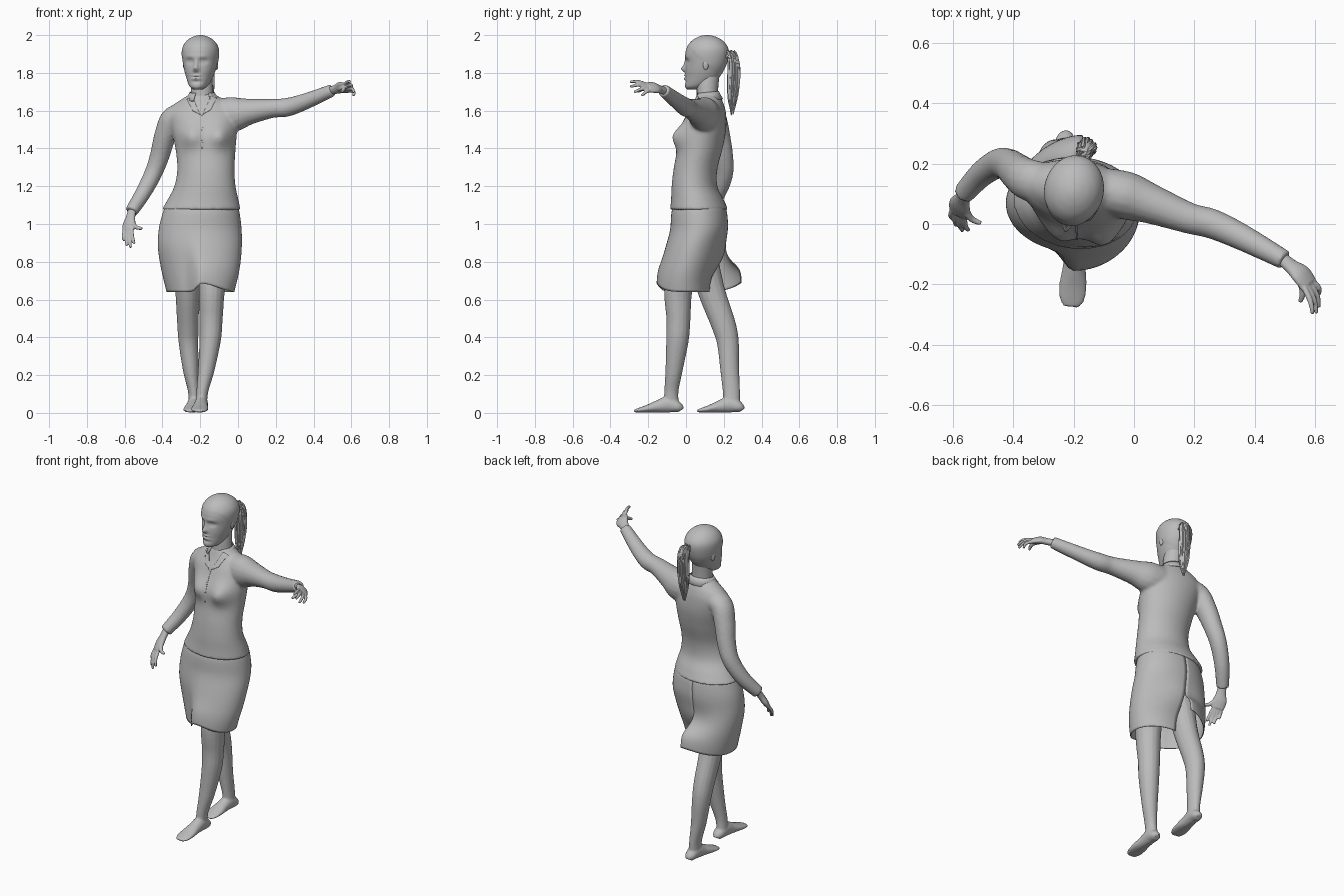
import bpy, bmesh, math, random
from mathutils import Vector, Matrix

cube = bpy.data.objects.get("Cube")
if cube:
    bpy.data.objects.remove(cube)
random.seed(4)

grey = bpy.data.materials.new("plain grey")
grey.use_nodes = True
grey.diffuse_color = (0.5, 0.5, 0.5, 1)
grey.node_tree.nodes["Principled BSDF"].inputs["Base Color"].default_value = (0.5, 0.5, 0.5, 1)


def spline(pts, steps):
    """Catmull-Rom through tuples of any length."""
    out = []
    for i in range(len(pts) - 1):
        p0, p1, p2, p3 = (pts[max(0, min(len(pts) - 1, i + k))] for k in (-1, 0, 1, 2))
        for s in range(steps):
            t = s / steps
            out.append([0.5 * (2 * b + (c - a) * t + (2 * a - 5 * b + 4 * c - d) * t * t
                               + (3 * b - a - 3 * c + d) * t ** 3)
                        for a, b, c, d in zip(p0, p1, p2, p3)])
    return out + [list(pts[-1])]


def ease(t):
    t = max(0, min(1, t))
    return t * t * (3 - 2 * t)


def bell(a, b, w):
    return math.exp(-((a - b) / w) ** 2)


def skin(bm, rings, closed=True):
    """Bridge rings of points; closed rings also get end caps."""
    vs = [[bm.verts.new(p) for p in r] for r in rings]
    n = len(vs[0])
    for a, b in zip(vs, vs[1:]):
        for i in range(n if closed else n - 1):
            j = (i + 1) % n
            bm.faces.new((a[i], a[j], b[j], b[i]))
    if closed:
        bm.faces.new(vs[0][::-1])
        bm.faces.new(vs[-1])


def tube(bm, pts, ref=(0, 1, 0), seg=16, steps=5):
    """Limb along (x, y, z, half width, half depth)."""
    path = spline(pts, steps)
    rings = []
    for i, p in enumerate(path):
        tan = Vector(path[min(i + 1, len(path) - 1)][:3]) - Vector(path[max(i - 1, 0)][:3])
        side = tan.cross(Vector(ref)).normalized()
        deep = side.cross(tan).normalized()
        rings.append([Vector(p[:3]) + side * p[3] * math.cos(u) + deep * p[4] * math.sin(u)
                      for u in (math.tau * k / seg for k in range(seg))])
    skin(bm, rings)


def stack(bm, rows, bump, yaw=0, seg=48, steps=5):
    """Horizontal ellipses from rows of (z, cx, cy, rx, ry)."""
    turn = Matrix.Rotation(yaw, 3, 'Z')
    skin(bm, [[bump(turn @ Vector((rx * math.cos(u), ry * math.sin(u), 0)) + Vector((cx, cy, z)))
               for u in (math.tau * k / seg for k in range(seg))]
              for z, cx, cy, rx, ry in spline(rows, steps)])


def finish(bm, name, voxel=0, smooth=0, angle=40):
    bmesh.ops.recalc_face_normals(bm, faces=bm.faces)
    me = bpy.data.meshes.new(name)
    bm.to_mesh(me)
    bm.free()
    me.materials.append(grey)
    ob = bpy.data.objects.new(name, me)
    bpy.context.collection.objects.link(ob)
    bpy.ops.object.select_all(action='DESELECT')
    ob.select_set(True)
    bpy.context.view_layer.objects.active = ob
    if voxel:
        m = ob.modifiers.new("blend", 'REMESH')
        m.mode, m.voxel_size, m.use_smooth_shade = 'VOXEL', voxel, True
        m = ob.modifiers.new("soften", 'SMOOTH')
        m.iterations = smooth
    else:
        bpy.ops.object.shade_smooth_by_angle(angle=math.radians(angle))
    return ob


# Blouse: torso with bust, plus both sleeves, blended together
def bust(p):
    if p.y < 0.06:
        for x, y in ((-0.25, 0.042), (-0.095, 0.05)):
            p.y -= y * bell(p.x, x, 0.06) * bell(p.z, 1.465, 0.06)
    return p


bm = bmesh.new()
stack(bm, [(1.075, -.195, .07, .21, .153), (1.13, -.185, .06, .188, .138), (1.2, -.175, .045, .163, .12),
           (1.29, -.17, .05, .152, .115), (1.4, -.172, .075, .16, .118), (1.5, -.18, .095, .176, .116),
           (1.58, -.19, .108, .185, .102), (1.625, -.19, .116, .16, .085), (1.66, -.19, .118, .11, .07),
           (1.69, -.188, .115, .062, .056)], bust, yaw=-0.14)
tube(bm, [(-.26, .125, 1.585, .06, .07), (-.345, .145, 1.56, .062, .07), (-.385, .17, 1.47, .058, .064),
          (-.415, .195, 1.36, .052, .055), (-.45, .2, 1.265, .047, .05), (-.505, .165, 1.16, .042, .044),
          (-.565, .1, 1.065, .035, .037)])
tube(bm, [(-.14, .12, 1.585, .07, .075), (-.03, .095, 1.58, .08, .093), (.06, .065, 1.595, .066, .07),
          (.18, .02, 1.612, .052, .051), (.26, 0, 1.618, .05, .05), (.36, -.045, 1.65, .044, .043),
          (.5, -.12, 1.708, .033, .034)], ref=(0, 0, 1))
blouse = finish(bm, "blouse", 0.009, 5)


# Collar flaps and front placket: thin plates laid on the blouse
def plate(name, corners, cuts):
    bm = bmesh.new()
    bm.faces.new([bm.verts.new(c) for c in corners])
    bmesh.ops.subdivide_edges(bm, edges=bm.edges, cuts=cuts, use_grid_fill=True)
    ob = finish(bm, name, angle=80)
    m = ob.modifiers.new("lay", 'SHRINKWRAP')
    m.target, m.offset, m.wrap_mode = blouse, 0.003, 'ABOVE_SURFACE'
    ob.modifiers.new("thick", 'SOLIDIFY').thickness = 0.002


for side, word in ((1, "left"), (-1, "right")):
    def at(d, y, z):
        return (-.193 + side * d, y, z)
    plate(word + "_collar", [at(.006, .01, 1.575), at(.052, .055, 1.685), at(.08, .07, 1.665), at(.05, .015, 1.605)], 9)
plate("placket", [(-.193, -.05, 1.4), (-.187, -.05, 1.4), (-.187, .0, 1.575), (-.193, .0, 1.575)], 9)

# Collar band standing round the neck
bm = bmesh.new()
skin(bm, [[(-.19 + r * math.sin(u), .113 - r * .92 * math.cos(u), z + .012 * (1 - math.cos(u)) / 2)
           for u in (0.55 + (math.tau - 1.1) * k / 30 for k in range(31))]
          for z, r in ((1.65, .09), (1.675, .075), (1.692, .066))], closed=False)
finish(bm, "collar_band", angle=80).modifiers.new("thick", 'SOLIDIFY').thickness = 0.004

# Skirt: open at a low back vent, left panel swung forward and right panel back
bm = bmesh.new()
rings = []
for z, cx, cy, rx, ry in spline([(1.1, -.193, .07, .19, .135), (1.06, -.195, .07, .203, .147), (.98, -.2, .07, .218, .152),
                                 (.88, -.202, .06, .222, .148), (.76, -.2, .06, .208, .142),
                                 (.64, -.2, .06, .18, .14)], 6):
    f = ease((1.0 - z) / 0.36)
    split = ease((0.9 - z) / 0.2)
    ring = []
    for k in range(65):
        a = math.tau * k / 64
        h = ease(a / math.pi - 1)
        left, right = -.075, -.075 + .06 * ease((a - math.pi) / .4) + .11 * h
        # panels meet in the middle of the back until the vent opens
        seam = bell(a, 0, .6) + bell(a, math.tau, .6)
        dy = right if a > math.pi else left
        dy += (1 - split) * seam * (.01 - dy)
        lift = .045 * bell(a, math.pi, .7 if a < math.pi else .15) + .05 * bell(a, math.tau, .8)
        ring.append((cx + rx * math.sin(a) + split * .03 * h ** 4, cy + ry * math.cos(a) + f * dy, z + lift * f * split))
    rings.append(ring)
skin(bm, rings, closed=False)
finish(bm, "skirt", angle=60).modifiers.new("thick", 'SOLIDIFY').thickness = 0.005


# Legs with feet
def leg(name, path, heel, toe):
    bm = bmesh.new()
    tube(bm, path, steps=6)
    h, t = Vector(heel), Vector(toe)
    shape = [(0, .012, .02, .022), (.06, .03, .033, .03), (.25, .045, .036, .044), (.45, .036, .038, .035),
             (.7, .023, .046, .021), (.9, .014, .042, .012), (1, .01, .026, .007)]
    tube(bm, [(*h.lerp(t, s).xy, z, a, b) for s, z, a, b in shape], ref=(0, 0, 1), steps=4)
    finish(bm, name, 0.006, 4)


leg("left_leg", [(-.115, .0, .9, .085, .085), (-.138, -.04, .66, .07, .075), (-.143, -.04, .5, .062, .064),
                 (-.147, -.045, .39, .057, .06), (-.168, -.063, .23, .044, .046), (-.188, -.077, .12, .032, .038),
                 (-.195, -.078, .05, .031, .04)], (-.19, -.03, 0), (-.207, -.275, 0))
leg("right_leg", [(-.27, .07, .9, .085, .085), (-.268, .13, .66, .065, .073), (-.265, .198, .47, .057, .065),
                  (-.262, .222, .37, .052, .058), (-.25, .231, .23, .042, .05), (-.235, .24, .12, .031, .046),
                  (-.23, .242, .05, .031, .044)], (-.225, .293, 0), (-.25, .06, 0))


# Hands: palm and five fingers
def hand(name, wrist, palm, knuckles, across, tips, thumb, bend):
    w, p, k, ac, bend = (Vector(v) for v in (wrist, palm, knuckles, across, bend))
    ac.normalize()
    ref = (k - w).cross(ac)
    bm = bmesh.new()
    tube(bm, [(*w, .024, .02), (*w.lerp(p, .5), .028, .019), (*p, .04, .019), (*k, .038, .014)], ref=ref, seg=14)
    for i, tip in enumerate(tips):
        base = k + ac * (i - 1.5) * 0.019
        tip = Vector(tip)
        tube(bm, [(*base.lerp(p, .3), .0105, .0105), (*(base.lerp(tip, .5) + bend), .0095, .0095),
                  (*tip, .007, .007)], ref=ref, seg=8)
    t = Vector(thumb)
    tube(bm, [(*w.lerp(p, .6), .014, .014), (*(p.lerp(t, .55) + bend), .012, .012), (*t, .008, .008)], ref=ref, seg=8)
    finish(bm, name, 0.0045, 2)


hand("left_hand", (.49, -.115, 1.705), (.552, -.165, 1.722), (.578, -.2, 1.722), (.6, .4, -.6),
     [(.592, -.298, 1.752), (.604, -.296, 1.727), (.612, -.276, 1.697), (.612, -.235, 1.678)],
     (.55, -.258, 1.7), (.008, 0, .008))
hand("right_hand", (-.56, .105, 1.075), (-.577, .06, 1.0), (-.58, .035, .965), (-.75, .65, 0),
     [(-.548, -.02, .895), (-.568, -.022, .874), (-.588, -.005, .885), (-.603, .02, .91)],
     (-.507, .002, .975), (-.005, -.006, 0))


# Head: face modelled with soft bumps, in local space facing -y
def face(p):
    x, z = abs(p.x), p.z
    if p.y < 0:
        p.y += (-.022 * bell(x, 0, .014) * bell(z, 1.82, .015) - .012 * bell(x, 0, .011) * bell(z, 1.845, .025)
                - .004 * bell(x, .03, .03) * bell(z, 1.886, .011) + .013 * bell(x, .037, .02) * bell(z, 1.862, .013)
                - .006 * bell(x, .036, .012) * bell(z, 1.861, .007)
                - .008 * bell(x, 0, .024) * bell(z, 1.786, .006) - .009 * bell(x, 0, .022) * bell(z, 1.77, .007)
                + .005 * bell(x, 0, .026) * bell(z, 1.778, .003) + .005 * bell(x, 0, .03) * bell(z, 1.752, .007))
    hair = 1 + .015 * ease((z - 1.925 + .9 * max(0, p.y + .075)) / .02)
    return Vector((p.x * hair, p.y * hair, z))


head_place = Matrix.Translation((-.2, .106, 0)) @ Matrix.Rotation(-0.2, 4, 'Z')
bm = bmesh.new()
spans = [(1.712, -.1, -.03, .022), (1.725, -.112, .0, .042), (1.745, -.113, .04, .056), (1.775, -.11, .07, .069),
         (1.81, -.11, .092, .081), (1.85, -.107, .11, .091), (1.9, -.11, .12, .097), (1.935, -.101, .115, .093),
         (1.965, -.08, .094, .076), (1.985, -.052, .066, .052), (1.996, -.025, .036, .026), (2.0, -.004, .012, .006)]
stack(bm, [(z, 0, (a + b) / 2, rx, (b - a) / 2) for z, a, b, rx in spans], face, seg=88, steps=7)
for s in (-1, 1):
    ear = Matrix.Translation((s * .086, .016, 1.843)) @ Matrix.Rotation(s * .25, 4, 'Z') @ Matrix.Diagonal((.008, .015, .027, 1))
    bmesh.ops.create_uvsphere(bm, u_segments=14, v_segments=10, radius=1, matrix=ear)
bm.transform(head_place)
finish(bm, "head", angle=70)

# Neck
bm = bmesh.new()
tube(bm, [(-.19, .115, 1.6, .075, .065), (-.19, .113, 1.68, .061, .057), (-.192, .115, 1.74, .058, .057),
          (-.195, .125, 1.82, .055, .056)], seg=24)
finish(bm, "neck", angle=70)

# Ponytail: a core with loose wavy strands
bm = bmesh.new()
core = [(-.172, .195, 1.885, .016, .016), (-.165, .235, 1.9, .02, .02), (-.16, .252, 1.86, .03, .026),
        (-.158, .252, 1.77, .031, .028), (-.157, .247, 1.68, .025, .023), (-.158, .245, 1.59, .006, .006)]
tube(bm, core, seg=12)
for i in range(14):
    u = math.tau * i / 14
    tube(bm, [(x + a * math.cos(u) * random.uniform(.7, 1.05), y + b * math.sin(u) * random.uniform(.7, 1.05),
               z + random.uniform(-.015, .015), .008 if a > .01 else .002, .008 if a > .01 else .002)
              for x, y, z, a, b in core], seg=6, steps=4)
finish(bm, "ponytail", angle=50)
